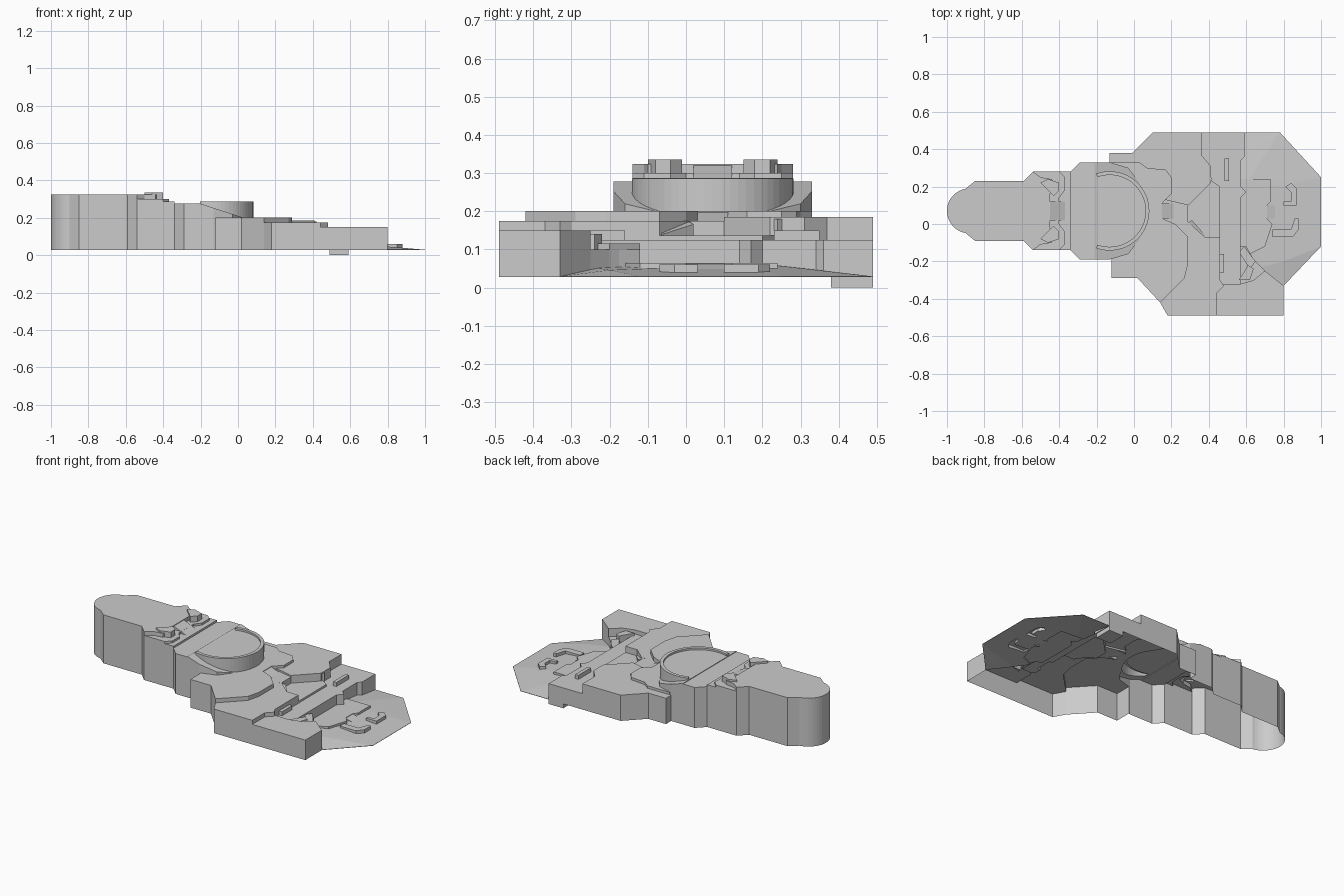
import bpy, bmesh
from math import sin, cos, radians

cube = bpy.data.objects.get("Cube")
if cube:
    bpy.data.objects.remove(cube)

stone = bpy.data.materials.new("plain_grey")
stone.use_nodes = True
grey = (0.6, 0.6, 0.6, 1)
stone.diffuse_color = grey
stone.node_tree.nodes["Principled BSDF"].inputs["Base Color"].default_value = grey

RIM = 0.027
parts = []


def add_part(name, bm):
    bmesh.ops.recalc_face_normals(bm, faces=bm.faces)
    mesh = bpy.data.meshes.new(name)
    bm.to_mesh(mesh)
    bm.free()
    mesh.materials.append(stone)
    ob = bpy.data.objects.new(name, mesh)
    bpy.context.scene.collection.objects.link(ob)
    parts.append(ob)
    return ob


def prism(name, outline, top, base=RIM):
    """Upright solid on an outline; top is a height or a slope f(x, y)."""
    height = top if callable(top) else lambda x, y: top
    bm = bmesh.new()
    low = [bm.verts.new((x, y, base)) for x, y in outline]
    high = [bm.verts.new((x, y, height(x, y))) for x, y in outline]
    bm.faces.new(low[::-1])
    bm.faces.new(high)
    n = len(low)
    for i in range(n):
        j = (i + 1) % n
        bm.faces.new((low[i], low[j], high[j], high[i]))
    return add_part(name, bm)


def box(name, x0, x1, y0, y1, top, base=RIM):
    return prism(name, [(x0, y0), (x1, y0), (x1, y1), (x0, y1)], top, base)


def slope(x0, z0, x1, z1):
    return lambda x, y: z0 + (z1 - z0) * (x - x0) / (x1 - x0)


def arc(cx, cy, r, a0, a1, n):
    return [(cx + r * cos(radians(a0 + (a1 - a0) * i / n)),
             cy + r * sin(radians(a0 + (a1 - a0) * i / n))) for i in range(n + 1)]


AXIS = 0.07


def mirrored(half):
    """Close a half outline across the long axis of the hull."""
    return half + [(x, 2 * AXIS - y) for x, y in reversed(half)]


# Thin sloping apron at the low end
bm = bmesh.new()
for x, y in [(0.3, 0.49), (0.78, 0.49), (1, 0.25), (1, -0.12), (0.8, -0.33), (0.3, -0.33)]:
    for z in (RIM, RIM + 0.002):
        bm.verts.new((x, y, z))
for x, y, z in [(0.4, 0.22, 0.062), (0.6, 0.22, 0.06), (0.8, 0.2, 0.046),
                (0.8, -0.2, 0.046), (0.4, -0.3, 0.062)]:
    bm.verts.new((x, y, z))
hull = bmesh.ops.convex_hull(bm, input=bm.verts)
loose = [v for v in bm.verts if not v.link_faces]
bmesh.ops.delete(bm, geom=loose, context='VERTS')
apron = add_part("terraced_hull", bm)

# Low steps on the apron
prism("apron_step", [(0.5, 0.24), (0.73, 0.24), (0.73, 0.12), (0.71, 0.1), (0.71, 0.03),
                     (0.74, 0), (0.7, -0.12), (0.62, -0.16), (0.5, -0.16)], 0.064)
box("apron_ramp", 0.7, 0.78, 0.03, 0.1, slope(0.7, 0.064, 0.78, 0.042))
prism("apron_bracket", [(0.74, -0.07), (0.85, -0.07), (0.88, -0.03), (0.88, 0.03),
                        (0.86, 0.03), (0.84, -0.03), (0.74, -0.03)], 0.06)
prism("apron_hook", [(0.8, 0.1), (0.87, 0.1), (0.87, 0.19), (0.84, 0.22),
                     (0.81, 0.2), (0.84, 0.17), (0.84, 0.12), (0.8, 0.12)], 0.06)

# Wide shelf and raised side block
prism("main_shelf", [(0.1, 0.49), (0.59, 0.49), (0.59, 0.36), (0.57, 0.34), (0.57, 0.2),
                     (0.6, 0.17), (0.57, 0.14), (0.57, -0.34), (0.14, -0.42), (0, -0.2), (0, 0.38)], 0.125)
prism("side_stair", [(0.5, -0.34), (0.7, -0.34), (0.7, -0.25), (0.64, -0.19),
                     (0.6, -0.12), (0.5, -0.12)], 0.1)
prism("side_ramp", [(0.56, -0.15), (0.59, -0.12), (0.65, -0.2), (0.62, -0.24)], 0.115)
prism("side_block", [(0.3, -0.49), (0.8, -0.49), (0.8, -0.33), (0.7, -0.25), (0.64, -0.3),
                     (0.57, -0.32), (0.49, -0.32), (0.3, -0.32)], 0.15)
prism("side_post", [(0.56, -0.3), (0.62, -0.3), (0.64, -0.24), (0.61, -0.22), (0.58, -0.27)], 0.14)

# Inner court and middle terraces
prism("inner_court", [(0.2, 0.25), (0.4, 0.24), (0.46, 0.2), (0.46, -0.1), (0.2, -0.1)], 0.137)
prism("middle_terrace", [(0.14, -0.42), (0.18, -0.49), (0.44, -0.49), (0.44, -0.37), (0.48, -0.33),
                         (0.46, -0.3), (0.46, -0.07), (0.38, -0.07), (0.29, 0.01), (0.29, 0.1),
                         (0.35, 0.16), (0.1, 0.2)], 0.175)
prism("back_terrace", [(-0.13, 0.2), (0.29, 0.1), (0.41, 0.22), (0.41, 0.31), (0.36, 0.37),
                       (0.36, 0.49), (0.1, 0.49), (-0.01, 0.38), (-0.13, 0.38)], 0.185)
prism("back_ramp", [(0.3, 0.25), (0.38, 0.2), (0.42, 0.24), (0.34, 0.33)], 0.18)
prism("court_ramp", [(0.28, 0), (0.31, 0.02), (0.38, -0.06), (0.35, -0.08)],
      slope(0.28, 0.177, 0.38, 0.14))
box("back_wall", 0.485, 0.507, 0.23, 0.35, 0.15)
box("front_wall", 0.457, 0.48, -0.26, -0.16, 0.15)
box("edge_tab", 0.49, 0.59, 0.38, 0.49, 0.06, 0)

# Upper terrace with its access ramp
prism("upper_terrace", [(-0.12, -0.29), (0.02, -0.29), (0.14, -0.42), (0.27, -0.29), (0.29, -0.21),
                        (0.29, -0.07), (0.22, 0), (0.15, 0.03), (0.15, 0.11), (0.2, 0.16),
                        (0.2, 0.25), (0.17, 0.29), (0.07, 0.3), (0.03, 0.33), (-0.12, 0.33)], 0.2)
box("upper_ramp", 0.14, 0.21, 0.03, 0.11, slope(0.14, 0.2, 0.21, 0.175))

# Round platform, its rim, and the ramps that wrap it
prism("platform_ramp", mirrored([(-0.21, 0.33), (-0.13, 0.33), (-0.03, 0.3), (0.03, 0.22)]),
      slope(-0.2, 0.275, 0.03, 0.2))
prism("platform_body", mirrored([(-0.34, 0.28), (-0.29, 0.33), (-0.2, 0.33), (-0.2, 0.2)]), 0.275)
prism("round_platform", arc(-0.13, AXIS, 0.205, 0, 352.5, 47), 0.275)
prism("platform_rim", arc(-0.13, AXIS, 0.212, -110, 110, 36)
      + arc(-0.13, AXIS, 0.192, 110, -110, 36), 0.286)

# Rounded high end and the steps down from it
prism("neck", mirrored([(-0.54, 0.28), (-0.34, 0.28)]), 0.287)
prism("neck_step", mirrored([(-0.54, 0.28), (-0.4, 0.28), (-0.37, 0.25), (-0.37, 0.18), (-0.4, 0.14)]), 0.3)
prism("high_end", arc(-0.88, AXIS, 0.12, 100, 260, 20)
      + mirrored([(-0.85, -0.09), (-0.59, -0.09), (-0.54, -0.14), (-0.5, -0.11), (-0.44, -0.1),
                  (-0.42, -0.06), (-0.45, -0.02), (-0.45, 0.02)]), 0.324)
box("neck_ramp", -0.46, -0.34, 0.02, 0.12, slope(-0.46, 0.324, -0.34, 0.275))
for side, s in (("back", 1), ("front", -1)):
    prism(side + "_turret", [(x, AXIS + s * d) for x, d in
                             [(-0.5, 0.15), (-0.46, 0.17), (-0.4, 0.15), (-0.4, 0.11),
                              (-0.43, 0.08), (-0.46, 0.11)]], 0.335)

# Fuse everything into a single skin
for ob in parts[1:]:
    mod = apron.modifiers.new(ob.name, 'BOOLEAN')
    mod.operation = 'UNION'
    mod.solver = 'EXACT'
    mod.object = ob
graph = bpy.context.evaluated_depsgraph_get()
skin = bpy.data.meshes.new_from_object(apron.evaluated_get(graph))
apron.modifiers.clear()
apron.data = skin
for ob in parts[1:]:
    bpy.data.objects.remove(ob)

# Leave the underside open
bm = bmesh.new()
bm.from_mesh(skin)
under = [f for f in bm.faces if f.normal.z < -0.9 and abs(f.calc_center_median().z - RIM) < 0.002]
bmesh.ops.delete(bm, geom=under, context='FACES')
bm.to_mesh(skin)
bm.free()
skin.materials.clear()
skin.materials.append(stone)
for p in skin.polygons:
    p.material_index = 0
    p.use_smooth = False
